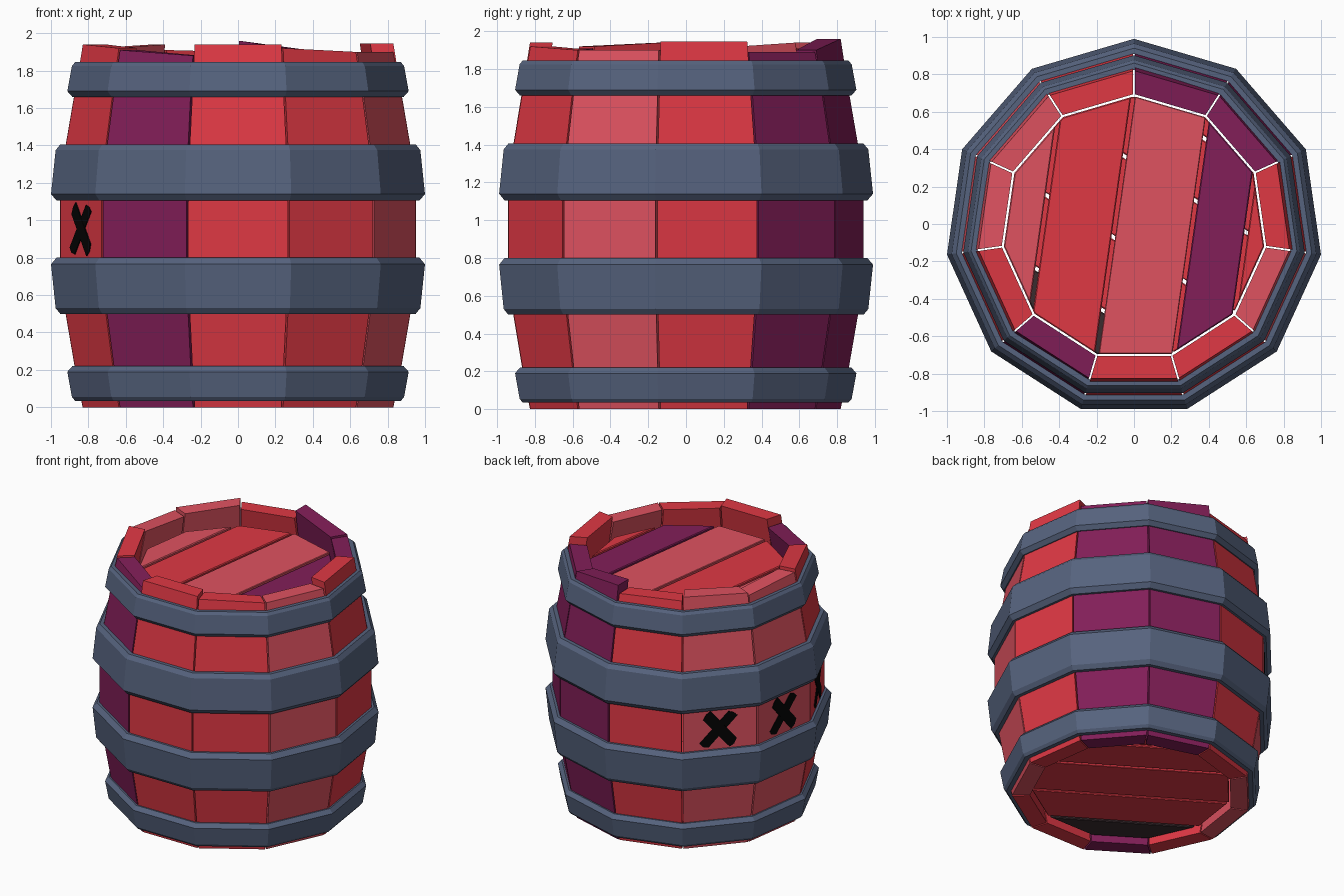
import bpy, bmesh, math
from mathutils import Vector

if "Cube" in bpy.data.objects:
    bpy.data.objects.remove(bpy.data.objects["Cube"])

N = 11
HALF = math.pi / N
CY = -0.02            # centres the odd-sided ring on y


def material(name, hex_code):
    m = bpy.data.materials.new(name)
    rgb = [int(hex_code[i:i + 2], 16) / 255 for i in (0, 2, 4)]
    lin = [c / 12.92 if c <= 0.04045 else ((c + 0.055) / 1.055) ** 2.4 for c in rgb]
    m.diffuse_color = (*lin, 1)
    m.use_nodes = True
    m.node_tree.nodes["Principled BSDF"].inputs["Base Color"].default_value = m.diffuse_color
    return m


MAT = {
    "red": material("red wood", "DF3844"),
    "pink": material("faded red wood", "DF5260"),
    "purple": material("purple wood", "821E58"),
    "metal": material("blue grey metal", "56637E"),
    "black": material("black paint", "040404"),
    "dark": material("dark wood", "3A2C2F"),
}


def finish(name, bm, mat, bevel=0):
    bmesh.ops.recalc_face_normals(bm, faces=bm.faces)
    me = bpy.data.meshes.new(name)
    bm.to_mesh(me)
    bm.free()
    ob = bpy.data.objects.new(name, me)
    bpy.context.collection.objects.link(ob)
    me.materials.append(MAT[mat])
    if bevel:
        b = ob.modifiers.new("bevel", "BEVEL")
        b.width, b.segments, b.limit_method = bevel, 1, "ANGLE"
        b.angle_limit = math.radians(40)
    return ob


def loft(bm, rings, closed=False):
    """Skin quads between equal-length rings of points."""
    vs = [[bm.verts.new(p) for p in r] for r in rings]
    n = len(vs[0])
    pairs = list(zip(vs, vs[1:])) + ([(vs[-1], vs[0])] if closed else [])
    for a, b in pairs:
        for i in range(n):
            j = (i + 1) % n
            bm.faces.new((a[i], a[j], b[j], b[i]))
    if not closed:
        bm.faces.new(vs[0])
        bm.faces.new(vs[-1])


# Staves: (colour, top height at first edge, top height at second edge)
staves = [
    ("red", 1.94, 1.94), ("red", 1.92, 1.90), ("pink", 1.90, 1.90),
    ("red", 1.945, 1.945), ("purple", 1.89, 1.89), ("purple", 1.90, 1.96),
    ("red", 1.90, 1.91), ("pink", 1.94, 1.92), ("pink", 1.90, 1.92),
    ("red", 1.94, 1.92), ("purple", 1.91, 1.88),
]
profile = [(0.84, 0), (0.88, 0.2), (0.932, 0.5), (0.962, 0.8),
           (0.962, 1.1), (0.932, 1.4), (0.88, 1.7), (0.84, None)]
THICK, GAP = 0.125, 0.005


def face_angle(k):
    return -math.pi / 2 + k * 2 * HALF


def on_face(a, d, w, z):
    """Point at distance d out along angle a, w sideways, height z."""
    return Vector((d * math.cos(a) - w * math.sin(a),
                   d * math.sin(a) + w * math.cos(a) + CY, z))


for k, (mat, h0, h1) in enumerate(staves):
    a = face_angle(k)
    rings = []
    for r, z in profile:
        z0, z1 = (h0, h1) if z is None else (z, z)
        ri = r - THICK
        wo, wi = r * math.sin(HALF) - GAP, ri * math.sin(HALF) - GAP
        do, di = r * math.cos(HALF), ri * math.cos(HALF)
        rings.append([on_face(a, do, -wo, z0), on_face(a, do, wo, z1),
                      on_face(a, di, wi, z1), on_face(a, di, -wi, z0)])
    bm = bmesh.new()
    loft(bm, rings)
    finish(f"stave_{k + 1}", bm, mat)


# Metal hoops: 11-sided rings swept from a bevelled profile
def hoop(name, prof):
    rings = []
    for r, z in prof:
        rings.append([(r * math.cos(math.pi / 2 + 2 * HALF * i),
                       r * math.sin(math.pi / 2 + 2 * HALF * i) + CY, z)
                      for i in range(N)])
    bm = bmesh.new()
    loft(bm, rings, closed=True)
    finish(name, bm, "metal")


end_hoop = [(0.845, 0.035), (0.88, 0.035), (0.897, 0.055), (0.922, 0.19),
            (0.895, 0.22), (0.875, 0.22)]
mid_hoop = [(0.93, 0.5), (0.96, 0.5), (0.985, 0.53), (1.01, 0.765),
            (0.98, 0.8), (0.955, 0.8)]
hoop("bottom_hoop", end_hoop)
hoop("lower_middle_hoop", mid_hoop)
hoop("upper_middle_hoop", [(r, 1.905 - z) for r, z in mid_hoop])
hoop("top_hoop", [(r, 1.88 - z) for r, z in end_hoop])


# Lids: an 11-sided disc sliced into planks
def lid(name, z0, z1, angle, cuts, mats):
    nrm = Vector((math.cos(angle), math.sin(angle), 0))
    for i, mat in enumerate(mats):
        bm = bmesh.new()
        loft(bm, [[(0.703 * math.cos(math.pi / 2 + 2 * HALF * j),
                    0.703 * math.sin(math.pi / 2 + 2 * HALF * j) + CY, z)
                   for j in range(N)] for z in (z0, z1)])
        for c, s in ((cuts[i] + 0.01, -1), (cuts[i + 1] - 0.01, 1)):
            geom = bm.verts[:] + bm.edges[:] + bm.faces[:]
            bmesh.ops.bisect_plane(bm, geom=geom, plane_co=nrm * c,
                                   plane_no=nrm * s, clear_outer=True)
            rim = [e for e in bm.edges if e.is_boundary]
            if rim:
                bmesh.ops.holes_fill(bm, edges=rim)
        finish(f"{name}_plank_{i + 1}", bm, mat, 0.006)


lid("top_lid", 1.71, 1.79, math.radians(-8), [-1, -0.48, -0.10, 0.31, 0.60, 1],
    ["pink", "red", "pink", "purple", "red"])
lid("bottom_lid", 0.045, 0.125, math.radians(58), [-1, -0.48, -0.118, 0.28, 0.587, 1],
    ["dark", "red", "red", "red", "red"])

# Painted crosses: two thin strokes on three staves
DIST = 0.962 * math.cos(HALF)
strokes = [((-0.09, 0.83), (0.13, 1.07), 0.036), ((0.13, 0.835), (-0.07, 1.07), 0.04)]
for k in (7, 8, 9):
    a = face_angle(k)
    bm = bmesh.new()
    for n, (p, q, w) in enumerate(strokes):
        p, q = Vector(p), Vector(q)
        side = Vector((-(q - p).y, (q - p).x)).normalized() * w
        tip = (q - p) * 0.05
        shift = Vector((-0.03 if k < 9 else -0.02, 0))
        outline = [v + shift for v in (p - side + tip, p - tip * 0.3, p + side,
                                       q + side - tip, q, q - side)]
        loft(bm, [[on_face(a, d, v.x, v.y) for v in outline]
                  for d in (DIST - 0.002, DIST + 0.005 + n * 0.001)])
    finish(f"painted_cross_{k - 6}", bm, "black")
